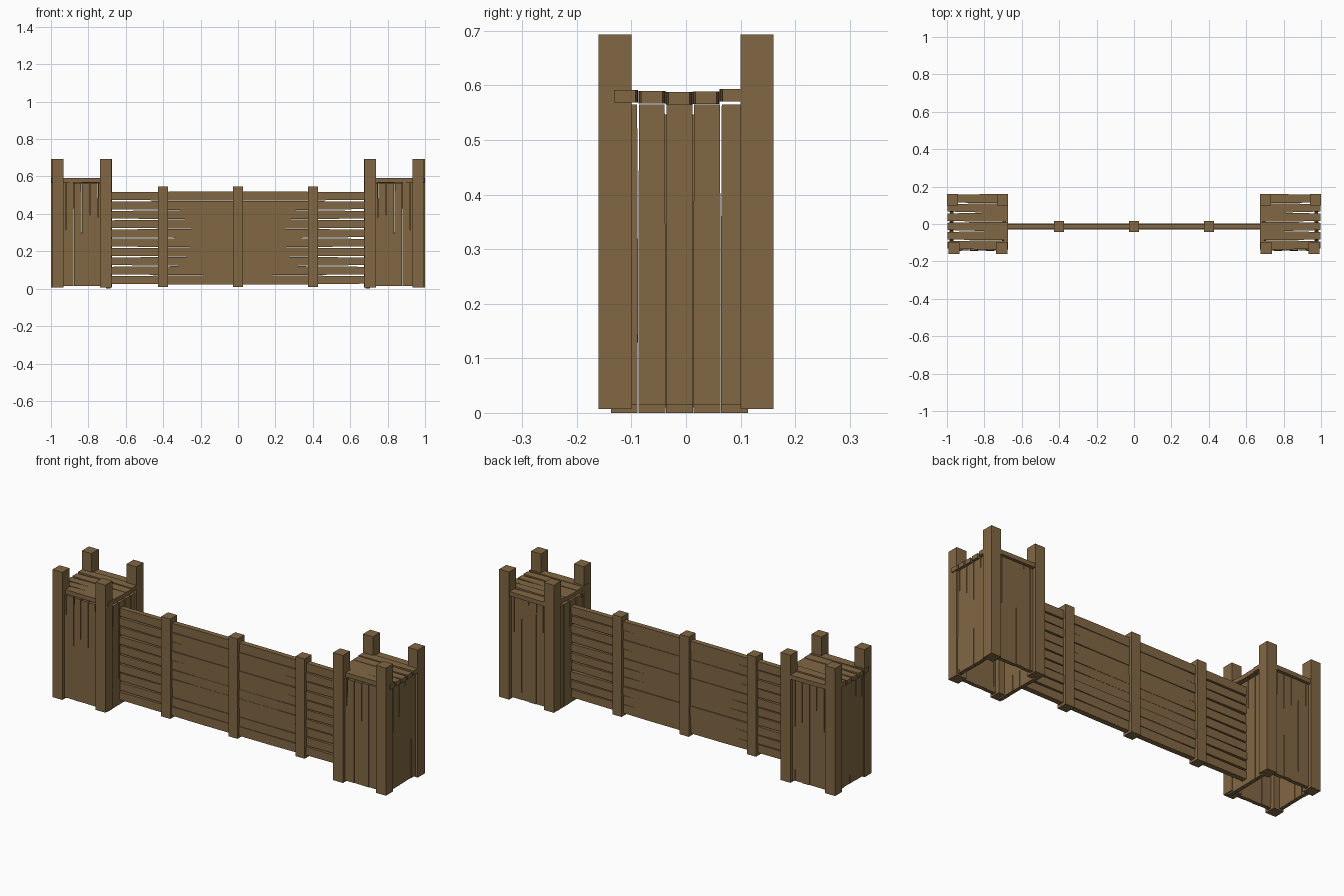
import bpy, bmesh, random
from mathutils import Vector

random.seed(4)
cube = bpy.data.objects.get("Cube")
if cube:
    bpy.data.objects.remove(cube, do_unlink=True)

wood = bpy.data.materials.new("brown wood")
color = (0.22, 0.135, 0.056, 1)
wood.diffuse_color = color
wood.use_nodes = True
wood.node_tree.nodes["Principled BSDF"].inputs["Base Color"].default_value = color

X, Y, Z = Vector((1, 0, 0)), Vector((0, 1, 0)), Vector((0, 0, 1))


def add_plank(bm, start, end, across, depth, widths, thick):
    """Loft a flat board from start to end through evenly spaced widths."""
    start, end = Vector(start), Vector(end)
    rings = []
    for i, w in enumerate(widths):
        c = start.lerp(end, i / (len(widths) - 1))
        a, d = across * w / 2, depth * thick / 2
        rings.append([bm.verts.new(c + p) for p in (-a - d, a - d, a + d, d - a)])
    for r, s in zip(rings, rings[1:]):
        for k in range(4):
            n = (k + 1) % 4
            bm.faces.new((r[k], r[n], s[n], s[k]))
    bm.faces.new(rings[0][::-1])
    bm.faces.new(rings[-1])


def finish(name, bm, mirrored=False):
    bmesh.ops.recalc_face_normals(bm, faces=bm.faces)
    mesh = bpy.data.meshes.new(name)
    bm.to_mesh(mesh)
    bm.free()
    mesh.materials.append(wood)
    obj = bpy.data.objects.new(name, mesh)
    bpy.context.collection.objects.link(obj)
    if mirrored:
        obj.modifiers.new("Mirror", "MIRROR")


def jitter(amount):
    return random.uniform(-amount, amount)


# Tower corner posts, the front pair set slightly closer together
bm = bmesh.new()
for x, y in ((0.707, -0.13), (0.963, -0.13), (0.704, 0.13), (0.97, 0.13)):
    add_plank(bm, (x, y, 0.007), (x, y, 0.693), X, Y, (0.059, 0.059), 0.06)
finish("tower_posts", bm, True)

# Upright tower boards, front and back
for name, y in (("tower_front_boards", -0.132), ("tower_back_boards", 0.132)):
    bm = bmesh.new()
    for i in range(6):
        x = 0.727 + i * 0.0432
        top = random.choice((0.036, 0.04, 0.044))
        add_plank(bm, (x, y + jitter(0.002), 0.015), (x, y, 0.565 + jitter(0.003)),
                  X, Y, (0.043, 0.0425, top), 0.02)
    finish(name, bm, True)

# Upright tower boards, outer and inner sides
for name, x, low in (("tower_outer_boards", 0.975, 0.015), ("tower_inner_boards", 0.693, 0)):
    bm = bmesh.new()
    for i in range(5):
        y = -0.113 + i * 0.0505
        add_plank(bm, (x + jitter(0.002), y, low), (x, y, low + 0.55),
                  Y, X, (0.049, 0.0495, 0.047), 0.02)
    finish(name, bm, True)

# Tower platform boards, tapering towards the outer end
bm = bmesh.new()
for i in range(6):
    y = -0.112 + i * 0.0495
    z = 0.579 + jitter(0.004)
    add_plank(bm, (0.675, y, z), (0.998, y, z), Y, Z, (0.049, 0.047, 0.039), 0.023)
finish("tower_platform_boards", bm, True)

# Horizontal wall boards, narrowing at the ends
bm = bmesh.new()
for i in range(10):
    z = 0.047 + i * 0.0498
    y = -0.014 + jitter(0.003)
    end_l, end_r = 0.041 + jitter(0.002), 0.041 + jitter(0.002)
    add_plank(bm, (-0.69, y, z), (0.69, y, z), Z, Y,
              (end_l, 0.0445, 0.0496, 0.0497, 0.0496, 0.0445, end_r), 0.028)
finish("wall_boards", bm)

# Wall posts
bm = bmesh.new()
for x in (-0.4, 0, 0.4):
    add_plank(bm, (x, -0.014, 0.01), (x, -0.014, 0.547), X, Y, (0.054, 0.054), 0.058)
finish("wall_posts", bm)
